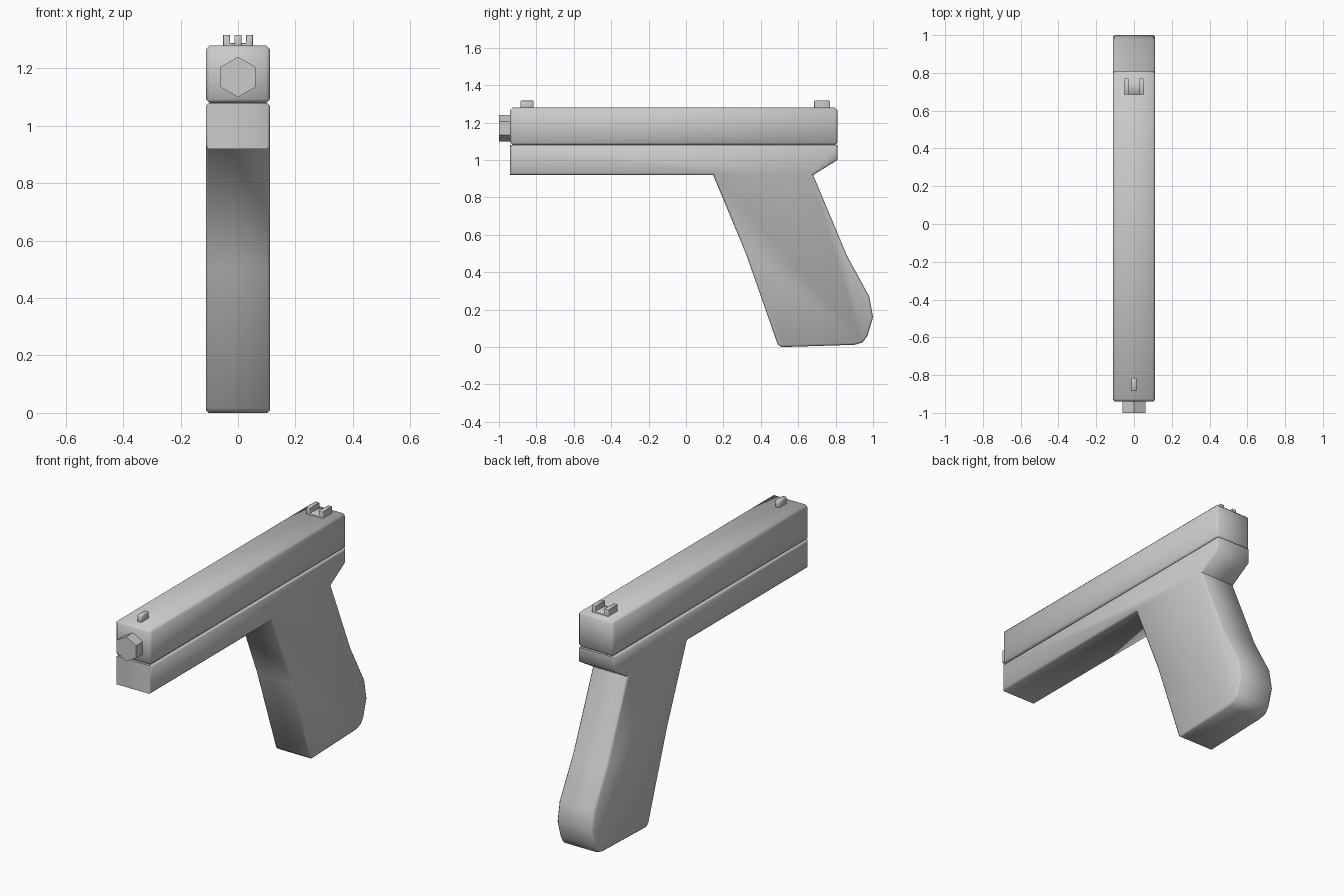
import bpy, bmesh, math
from mathutils import Vector

if "Cube" in bpy.data.objects:
    bpy.data.objects.remove(bpy.data.objects["Cube"])


def prism(name, points, axis, a, b, bevel=0.0, caps_only=True):
    """Extrude a profile along x (points are y,z) or along y (points are x,z)."""
    place = (lambda p, t: (t, p[0], p[1])) if axis == 'x' else (lambda p, t: (p[0], t, p[1]))
    bm = bmesh.new()
    start = [bm.verts.new(place(p, a)) for p in points]
    end = [bm.verts.new(place(p, b)) for p in points]
    caps = [bm.faces.new(start), bm.faces.new(list(reversed(end)))]
    n = len(points)
    for i in range(n):
        j = (i + 1) % n
        bm.faces.new((start[j], start[i], end[i], end[j]))
    bmesh.ops.recalc_face_normals(bm, faces=bm.faces)
    if bevel:
        edges = {e for f in caps for e in f.edges} if caps_only else set(bm.edges)
        bmesh.ops.bevel(bm, geom=list(edges), offset=bevel, segments=1,
                        affect='EDGES', profile=0.5, clamp_overlap=True)
        bmesh.ops.recalc_face_normals(bm, faces=bm.faces)
    mesh = bpy.data.meshes.new(name)
    bm.to_mesh(mesh)
    bm.free()
    obj = bpy.data.objects.new(name, mesh)
    bpy.context.collection.objects.link(obj)
    bpy.ops.object.select_all(action='DESELECT')
    obj.select_set(True)
    bpy.context.view_layer.objects.active = obj
    bpy.ops.object.shade_smooth_by_angle(angle=math.radians(50))
    return obj


def rect(u0, u1, v0, v1):
    return [(u0, v0), (u1, v0), (u1, v1), (u0, v1)]


W = 0.112

# Upper slide
prism("slide", rect(-0.94, 0.81, 1.08, 1.28), 'x', -W, W, 0.013, caps_only=False)

# Lower frame and raked grip in one profile
frame = [(-0.94, 0.92), (-0.94, 1.08), (0.81, 1.08), (0.81, 1.0), (0.68, 0.92),
         (0.86, 0.49), (0.98, 0.27), (1.0, 0.16), (0.97, 0.06), (0.945, 0.025),
         (0.90, 0.012), (0.51, 0.0), (0.49, 0.015), (0.32, 0.50), (0.145, 0.92)]
prism("frame_and_grip", frame, 'x', -W, W, 0.01)

# Six-sided barrel end
hexagon = [(0.07 * math.sin(k * math.pi / 3), 1.17 + 0.07 * math.cos(k * math.pi / 3))
           for k in range(6)]
prism("barrel", hexagon, 'y', -1.0, -0.90)

# Front blade sight
prism("front_sight", rect(-0.885, -0.815, 1.27, 1.317), 'x', -0.013, 0.013, 0.003, caps_only=False)

# Notched rear sight
notch = [(-0.052, 1.27), (0.052, 1.27), (0.052, 1.317), (0.028, 1.317),
         (0.028, 1.288), (-0.028, 1.288), (-0.028, 1.317), (-0.052, 1.317)]
prism("rear_sight", notch, 'y', 0.685, 0.77, 0.002)
